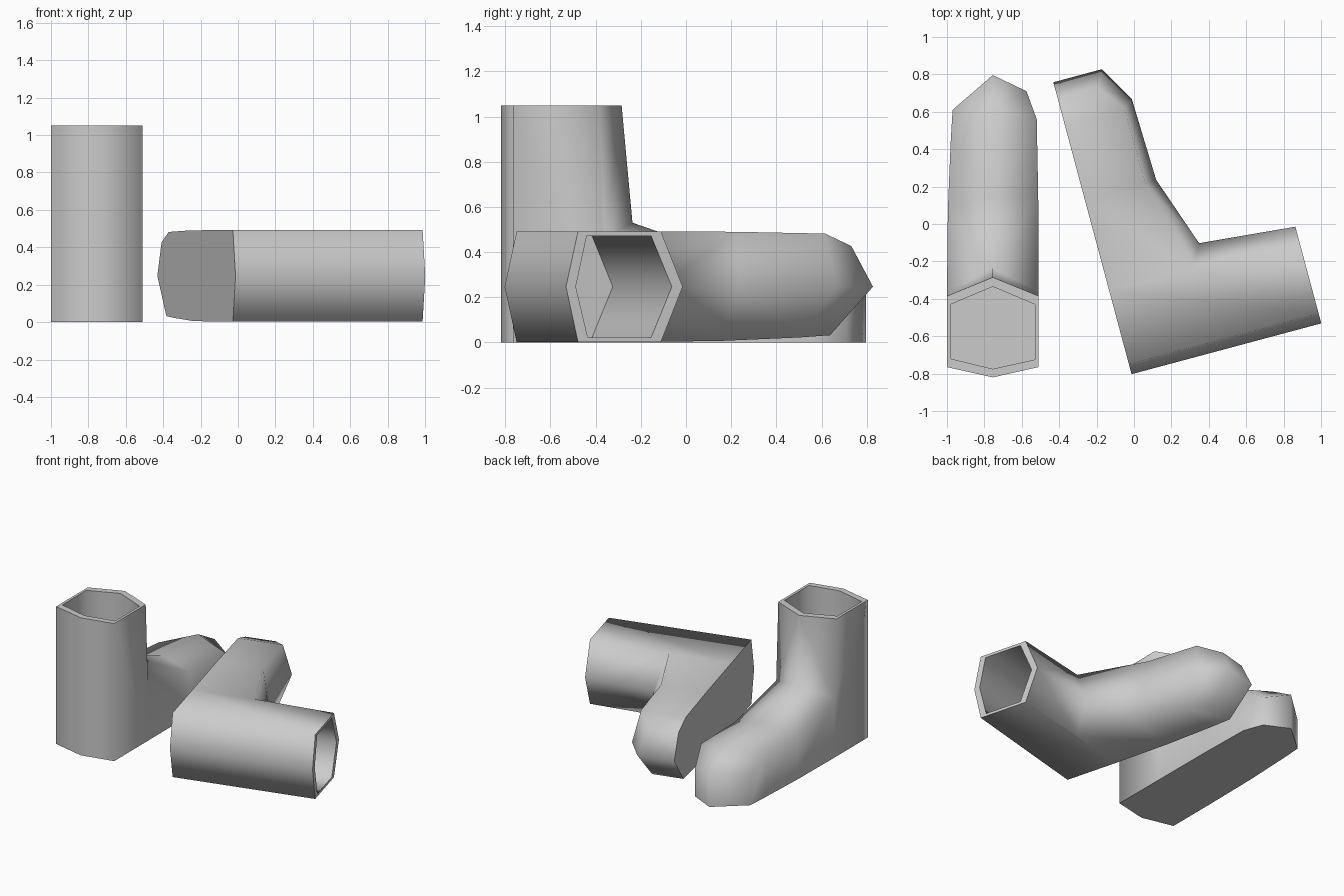
import bpy
import bmesh
from math import radians
from mathutils import Matrix, Vector

cube = bpy.data.objects.get("Cube")
if cube:
    bpy.data.objects.remove(cube, do_unlink=True)

grey = bpy.data.materials.new("light_grey")
grey.use_nodes = True
colour = (0.6, 0.6, 0.6, 1)
grey.diffuse_color = colour
grey.node_tree.nodes["Principled BSDF"].inputs["Base Color"].default_value = colour

TOP, FLOOR = 1.05, 0.04
# Centre ridge from shaft front over the instep to the toe tip: (length, height)
RIDGE = [(0.535, TOP), (0.583, 0.53), (0.97, 0.396), (1.42, 0.382), (1.616, 0.27), (1.616, 0)]
# Shoulder edges beside the ridge: (width, length, height)
INNER = [(0.245, 0.435, TOP), (0.245, 0.46, 0.46), (0.243, 0.967, 0.335),
         (0.235, 1.38, 0.33), (0.18, 1.53, 0.22)]
OUTER = [(-0.245, 0.435, TOP), (-0.245, 0.46, 0.46), (-0.24, 0.9, 0.335),
         (-0.225, 1.26, 0.32), (-0.215, 1.43, 0.23)]
# Hollow of the shaft: (width, length)
HOLLOW = [(0, 0.045), (0.225, 0.095), (0.225, 0.39), (0, 0.485), (-0.225, 0.39), (-0.225, 0.1)]


def make_boot(name, matrix):
    bm = bmesh.new()

    def face(*points):
        bm.faces.new([bm.verts.new(matrix @ Vector(p)) for p in points])

    def ground(p):
        return (p[0], p[1], 0)

    ridge = [(0, u, v) for u, v in RIDGE]
    heel = (0, 0, TOP)
    corners = []
    for side in (INNER, OUTER):
        corner = (side[0][0], 0.055, TOP)
        corners.append(corner)
        # heel facet and shaft side
        face(ground(heel), heel, corner, ground(corner))
        face(ground(corner), corner, side[0], side[1], ground(side[1]))
        # instep facets and foot walls
        for i in range(4):
            face(ridge[i], ridge[i + 1], side[i + 1], side[i])
            if i:
                face(side[i], side[i + 1], ground(side[i + 1]), ground(side[i]))
        # toe front
        face(side[4], ridge[4], ridge[5], ground(side[4]))

    # flat sole
    sole = [heel, corners[0], *INNER[1:], ridge[5], *reversed(OUTER[1:]), corners[1]]
    face(*[ground(p) for p in sole])

    # rim and hollow
    outline = [heel, corners[0], INNER[0], ridge[0], OUTER[0], corners[1]]
    rim = [(x, u, TOP) for x, u in HOLLOW]
    base = [(x, u, FLOOR) for x, u in HOLLOW]
    for i in range(6):
        j = (i + 1) % 6
        face(outline[i], outline[j], rim[j], rim[i])
        face(rim[i], rim[j], base[j], base[i])
    face(*base)

    bmesh.ops.remove_doubles(bm, verts=bm.verts, dist=0.0005)
    bmesh.ops.recalc_face_normals(bm, faces=bm.faces)
    mesh = bpy.data.meshes.new(name)
    bm.to_mesh(mesh)
    bm.free()
    mesh.materials.append(grey)
    boot = bpy.data.objects.new(name, mesh)
    bpy.context.collection.objects.link(boot)
    bpy.ops.object.select_all(action='DESELECT')
    boot.select_set(True)
    bpy.context.view_layer.objects.active = boot
    bpy.ops.object.shade_smooth_by_angle(angle=radians(82))


# Upright boot
make_boot("standing_boot", Matrix.Translation((-0.755, -0.82, 0)))

# Mirrored boot on its side: width becomes height, shaft points to +x
tip_over = Matrix(((0, 0, 1, 0), (0, 1, 0, 0), (1, 0, 0, 0), (0, 0, 0, 1)))
make_boot("lying_boot", Matrix.Translation((-0.013, -0.803, 0.247))
          @ Matrix.Rotation(radians(15), 4, 'Z') @ tip_over)
